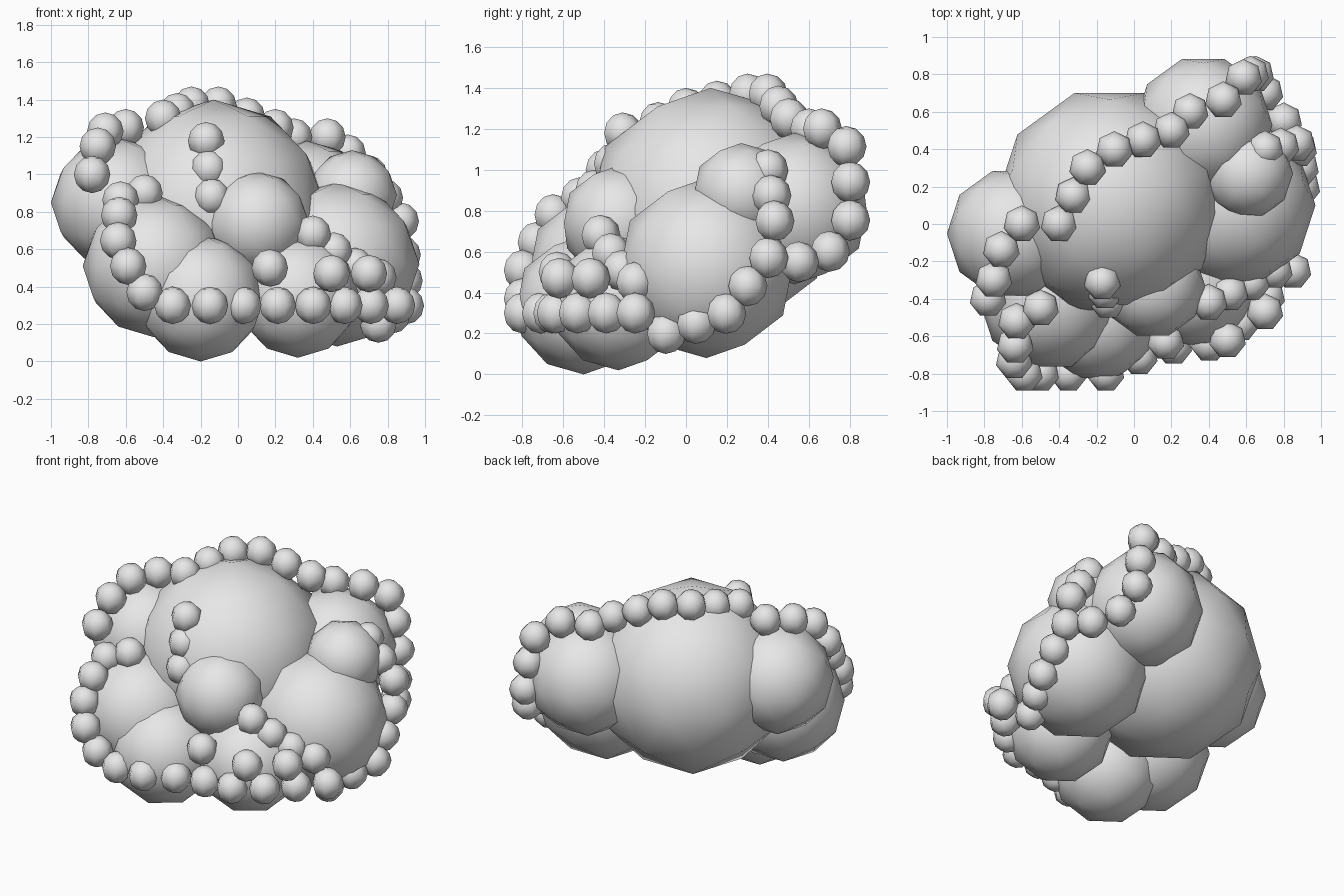
import bpy
import math
from mathutils import Vector

BEAD_RADIUS = 0.1

default_cube = bpy.data.objects.get("Cube")
if default_cube:
    bpy.data.objects.remove(default_cube, do_unlink=True)

colour = (0.8, 0.8, 0.8, 1)
grey = bpy.data.materials.new("plain_grey")
grey.use_nodes = True
grey.diffuse_color = colour
grey.node_tree.nodes["Principled BSDF"].inputs["Base Color"].default_value = colour


def finish(name):
    """Name, smooth and colour the newest object."""
    part = bpy.context.object
    part.name = name
    part.data.materials.append(grey)
    bpy.ops.object.shade_smooth()


def ball(name, centre, radius):
    """Large coarse ball."""
    bpy.ops.mesh.primitive_ico_sphere_add(
        subdivisions=2, radius=radius, location=centre, rotation=(0, 0, math.pi / 2))
    finish(name)


def bead(name, centre):
    """Small coarse ball."""
    bpy.ops.mesh.primitive_uv_sphere_add(
        segments=7, ring_count=6, radius=BEAD_RADIUS, location=centre)
    finish(name)


def point_along(corners, distance):
    """Point at the given distance along a bent path."""
    for start, end in zip(corners, corners[1:]):
        length = (end - start).length
        if distance <= length:
            return start.lerp(end, distance / length)
        distance -= length
    return corners[-1]


def bead_row(name, count, *path):
    """Evenly spaced beads along a bent path."""
    corners = [Vector(corner) for corner in path]
    total = sum((end - start).length for start, end in zip(corners, corners[1:]))
    for index in range(count):
        bead(f"{name}_bead", point_along(corners, total * index / (count - 1)))


# Large overlapping balls
ball("main_ball", centre=(-0.13, 0.12, 0.79), radius=0.61)
ball("side_ball_right", centre=(-0.65, -0.05, 0.85), radius=0.35)
ball("front_ball_right", centre=(-0.45, -0.4, 0.51), radius=0.38)
ball("front_ball_low", centre=(-0.2, -0.5, 0.34), radius=0.34)
ball("bottom_ball", centre=(0.32, -0.33, 0.35), radius=0.33)
ball("front_ball_middle", centre=(0.1, -0.33, 0.74), radius=0.28)
ball("side_ball_left", centre=(0.53, 0.1, 0.52), radius=0.44)
ball("upper_ball_left", centre=(0.61, 0.27, 0.89), radius=0.24)
ball("back_ball", centre=(0.37, 0.53, 0.81), radius=0.37)

# Beads over the upper edge, from the right side to the back
bead_row("right_shoulder", 4, (-0.78, -0.4, 1), (-0.75, -0.3, 1.15),
         (-0.7, -0.1, 1.25), (-0.6, 0, 1.25))
bead_row("crest", 6, (-0.4, 0, 1.3), (-0.25, 0.3, 1.37), (-0.1, 0.4, 1.37), (0.2, 0.5, 1.25))
bead_row("back", 7, (0.3, 0.6, 1.2), (0.5, 0.67, 1.2), (0.6, 0.8, 1.1),
         (0.65, 0.8, 0.75), (0.7, 0.7, 0.6), (0.8, 0.55, 0.55))

# Beads down the left side
bead_row("left_upper", 3, (0.7, 0.4, 1), (0.87, 0.43, 0.75))
bead_row("left_lower", 5, (0.88, 0.4, 0.57), (0.9, 0.2, 0.3), (0.75, -0.1, 0.2))

# Beads down the right side and along the front
bead_row("right_side", 7, (-0.5, -0.45, 0.9), (-0.63, -0.5, 0.87), (-0.62, -0.62, 0.83),
         (-0.66, -0.7, 0.7), (-0.6, -0.8, 0.53), (-0.5, -0.8, 0.37), (-0.35, -0.8, 0.3))
bead_row("front", 7, (-0.15, -0.8, 0.3), (0.15, -0.65, 0.3), (0.35, -0.67, 0.3),
         (0.55, -0.55, 0.3), (0.85, -0.25, 0.3))

# Small cluster above the front beads
bead("lone_bead", (0.17, -0.63, 0.5))
bead_row("cluster_front", 2, (0.5, -0.62, 0.47), (0.7, -0.47, 0.47))
bead_row("cluster_back", 4, (0.4, -0.42, 0.68), (0.6, -0.33, 0.52), (0.75, -0.25, 0.45))

# Short row on the face of the main ball
bead_row("middle", 3, (-0.17, -0.31, 1.18), (-0.14, -0.41, 0.88))
